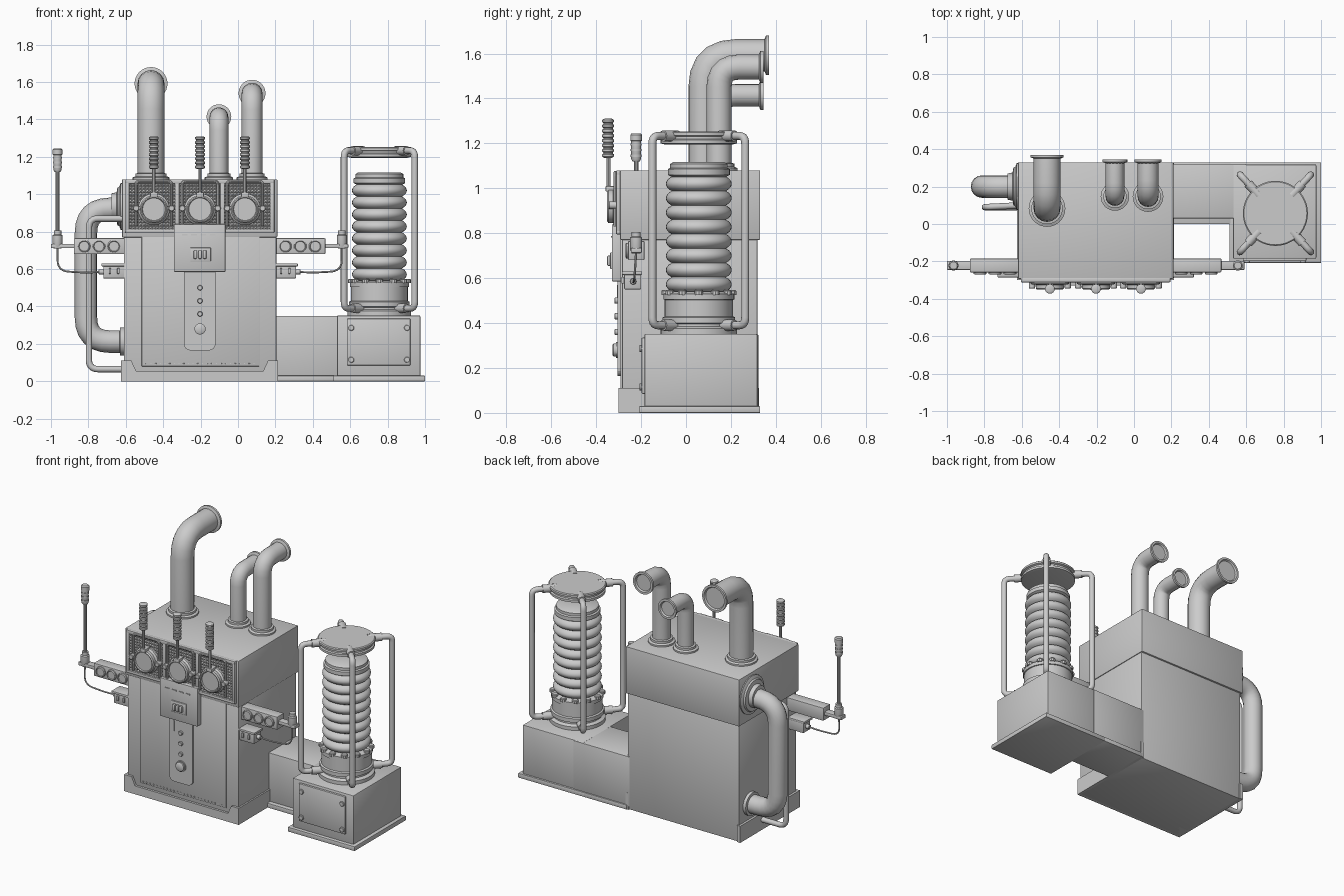
import bpy, bmesh
from math import pi, sin, cos, radians
from mathutils import Vector

if "Cube" in bpy.data.objects:
    bpy.data.objects.remove(bpy.data.objects["Cube"])

FRONT, UP, LEFT, BACK = (0, -1, 0), (0, 0, 1), (-1, 0, 0), (0, 1, 0)


def finish(name, bm, smooth=True):
    bmesh.ops.recalc_face_normals(bm, faces=bm.faces)
    me = bpy.data.meshes.new(name)
    bm.to_mesh(me)
    bm.free()
    if smooth:
        me.shade_smooth()
        me.set_sharp_from_angle(angle=radians(35))
    ob = bpy.data.objects.new(name, me)
    bpy.context.collection.objects.link(ob)
    return ob


def box(name, x0, x1, y0, y1, z0, z1, bevel=0.0):
    bm = bmesh.new()
    bmesh.ops.create_cube(bm, size=1)
    for v in bm.verts:
        v.co = ((x0 + x1) / 2 + v.co.x * abs(x1 - x0),
                (y0 + y1) / 2 + v.co.y * abs(y1 - y0),
                (z0 + z1) / 2 + v.co.z * abs(z1 - z0))
    if bevel:
        bmesh.ops.bevel(bm, geom=bm.edges[:], offset=bevel, segments=2, profile=0.5, affect='EDGES')
    return finish(name, bm)


def lathe(name, profile, loc, axis=UP, n=32):
    # profile is (radius, height along axis)
    q = Vector(axis).to_track_quat('Z', 'Y')
    bm = bmesh.new()
    rings = [[bm.verts.new(q @ Vector((r * cos(2 * pi * i / n), r * sin(2 * pi * i / n), h)) + Vector(loc))
              for i in range(n)] for r, h in profile]
    for a, b in zip(rings, rings[1:]):
        for i in range(n):
            bm.faces.new((a[i], a[(i + 1) % n], b[(i + 1) % n], b[i]))
    bm.faces.new(rings[0])
    bm.faces.new(rings[-1])
    return finish(name, bm)


def disc(name, loc, r, h, axis=FRONT, n=24):
    e = min(r, h) * 0.2
    return lathe(name, [(r, 0), (r, h - e), (r - e, h)], loc, axis, n)


def prism(name, pts, y0, y1):
    bm = bmesh.new()
    f = bm.faces.new([bm.verts.new((x, y0, z)) for x, z in pts])
    ex = bmesh.ops.extrude_face_region(bm, geom=[f])
    for v in ex['geom']:
        if isinstance(v, bmesh.types.BMVert):
            v.co.y = y1
    return finish(name, bm, False)


def tube(name, pts, r, bend=0.0, seg=6, res=6):
    # polyline with rounded corners, swept with a round section
    P = [Vector(p) for p in pts]
    path = [P[0]]
    for a, p, b in zip(P, P[1:], P[2:]):
        s, e = p + (a - p).normalized() * bend, p + (b - p).normalized() * bend
        for i in range(seg + 1):
            t = i / seg
            path.append(s * (1 - t) ** 2 + p * 2 * t * (1 - t) + e * t * t)
    path.append(P[-1])
    cu = bpy.data.curves.new(name, 'CURVE')
    cu.dimensions = '3D'
    cu.bevel_depth, cu.bevel_resolution, cu.use_fill_caps = r, res, True
    sp = cu.splines.new('POLY')
    sp.points.add(len(path) - 1)
    for q, c in zip(sp.points, path):
        q.co = (*c, 1)
    ob = bpy.data.objects.new(name, cu)
    bpy.context.collection.objects.link(ob)
    me = bpy.data.meshes.new_from_object(ob.evaluated_get(bpy.context.evaluated_depsgraph_get()))
    bpy.data.objects.remove(ob)
    bm = bmesh.new()
    bm.from_mesh(me)
    bmesh.ops.remove_doubles(bm, verts=bm.verts, dist=1e-5)
    return finish(name, bm)


def grip(name, loc, r, length, ribs=7):
    prof = [(r * 0.6, 0)]
    for i in range(ribs):
        h = length * (i + 0.1) / ribs
        s = length / ribs
        prof += [(r * 0.82, h), (r, h + s * 0.2), (r, h + s * 0.65), (r * 0.82, h + s * 0.8)]
    lathe(name, prof + [(r * 0.6, length)], loc, UP, 16)


# Main cabinet
box("cabinet_lower", -.61, .205, -.285, .318, .0, .775, .004)
box("cabinet_upper", -.62, .21, -.293, .33, .77, 1.08, .004)
prism("front_skirt", [(-.625, 0), (.215, 0), (.215, .11), (.16, .11), (.135, .055),
                      (-.545, .055), (-.57, .11), (-.625, .11)], -.3, -.2)
for x0, x1 in ((-.625, -.60), (.195, .215)):
    box("side_skirt", x0, x1, -.21, .325, 0, .11)
box("front_panel", -.515, .115, -.292, -.28, .08, .775, .003)
for i in range(24):
    disc("panel_rivet", (-.49 + i * .025, -.29, .095), .004, .005, n=6)

# Top console with three gauge modules
for args in ((-.605, .195, 1.055, 1.08), (-.605, .195, .795, .815), (-.605, -.58, .8, 1.07), (.17, .195, .8, 1.07)):
    box("console_frame", args[0], args[1], -.312, -.285, args[2], args[3], .006)
bmk = bmesh.new()
bmesh.ops.create_grid(bmk, x_segments=42, y_segments=14, size=.5)
bmesh.ops.poke(bmk, faces=bmk.faces[:], offset=.008)
for v in bmk.verts:
    v.co = (-.205 + v.co.x * .76, -.298 - v.co.z, .935 + v.co.y * .25)
finish("knurled_panel", bmk, False)
for cx in (-.45, -.203, .037):
    tube("module_hoop", [(cx - .095, -.315, .83), (cx - .095, -.315, 1.07),
                         (cx + .095, -.315, 1.07), (cx + .095, -.315, .83)], .008, .02, 3, 2)
    box("module_bar", cx - .105, cx + .105, -.335, -.295, .915, .935, .005)
    for s in (-1, 1):
        disc("bar_knob", (cx + s * .095, -.31, .925), .017, .035, n=12)
    lathe("gauge", [(.085, 0), (.085, .02), (.075, .03), (.075, .05), (.068, .056), (.063, .056),
                    (.06, .048)], (cx, -.295, .92), FRONT)
    tube("lever_stem", [(cx, -.345, .985), (cx, -.345, 1.15)], .009, 0, 1, 2)
    box("lever_clamp", cx - .02, cx + .02, -.358, -.3, .985, 1.01, .004)
    grip("lever_grip", (cx, -.347, 1.135), .026, .175, 8)
for x in (-.325, -.083):
    box("module_divider", x - .012, x + .012, -.312, -.29, .81, 1.06, .004)

# Centre control box and button strip
box("control_box", -.343, -.067, -.33, -.28, .585, .84, .005)
box("control_display", -.255, -.145, -.338, -.32, .64, .715, .004)
for i in range(3):
    box("control_switch", -.238 + i * .025, -.218 + i * .025, -.352, -.33, .655, .7, .006)
for i in range(4):
    box("vent_slot", -.30 + i * .05, -.27 + i * .05, -.334, -.32, .78, .787)
corner = [(-.155 + .035 * sin(t * pi / 8), .2 - .035 * cos(t * pi / 8)) for t in range(5)]
prism("button_strip", [(-.12, .6)] + corner[::-1] + [(-.41 - x, z) for x, z in corner] + [(-.29, .6)], -.305, -.28)
lathe("main_button", [(.036, 0), (.036, .012), (.03, .012), (.03, .022), (.022, .027)], (-.203, -.3, .28), FRONT, 24)
for z in (.36, .43, .5):
    disc("small_button", (-.203, -.303, z), .014, .015, n=16)
box("strip_slit", -.257, -.252, -.308, -.3, .5, .57)

# Side instrument arms, mirrored about the cabinet centre
for s in (-1, 1):
    X = lambda d: -.205 + s * d
    box("arm_plate", X(.39), X(.795), -.245, -.197, .712, .735, .004)
    box("arm_box", X(.40), X(.672), -.258, -.185, .68, .765, .004)
    for d in (.458, .538, .618):
        lathe("arm_dial", [(.034, 0), (.034, .01), (.029, .014), (.026, .009)], (X(d), -.256, .722), FRONT, 20)
    lathe("arm_post_socket", [(.02, -.02), (.027, 0), (.027, .05), (.02, .055), (.02, .075)],
          (X(.76), -.222, .73), UP, 20)
    box("arm_switch_box", X(.40), X(.515), -.275, -.2, .55, .63, .004)
    box("switch_lid", X(.395), X(.525), -.285, -.195, .615, .63, .003)
    for d in (.435, .48):
        box("toggle", X(d - .006), X(d + .006), -.287, -.27, .575, .605, .002)
    disc("cable_plug", (X(.515), -.235, .585), .014, .025, (s, 0, 0), 12)
    tube("cable", [(X(.53), -.235, .585), (X(.60), -.235, .58), (X(.76), -.23, .59), (X(.76), -.222, .72)],
         .005, .06, 6, 2)
tube("handle_rod", [(-.965, -.222, .79), (-.965, -.222, 1.14)], .01, 0, 1, 3)
lathe("handle_grip", [(.016, 0), (.022, .01), (.022, .09), (.026, .092), (.026, .118), (.02, .125)],
      (-.965, -.222, 1.12), UP, 16)
for z in (1.14, 1.165, 1.19):
    lathe("grip_ring", [(.024, 0), (.024, .01)], (-.965, -.222, z), UP, 16)

# Roof exhaust pipes: x, y, radius, outlet height, outlet end, bend
for x, y, r, z, ye, b in ((-.465, .083, .072, 1.592, .37, .14), (-.102, .147, .05, 1.415, .345, .075),
                          (.075, .147, .056, 1.54, .345, .09)):
    tube("exhaust_pipe", [(x, y, 1.06), (x, y, z), (x, ye - .015, z)], r, b, 5)
    lathe("exhaust_base", [(r + .026, 0), (r + .026, .012), (r + .012, .018), (r + .012, .032), (r - .004, .036)],
          (x, y, 1.078), UP)
    lathe("exhaust_lip", [(r - .005, 0), (r + .016, .008), (r + .016, .022), (r + .002, .022), (r - .004, .012)],
          (x, ye - .022, z), BACK)

# Left return pipes
tube("return_pipe", [(-.6, .2, .922), (-.813, .2, .922), (-.813, .2, .212), (-.6, .2, .212)], .06, .13)
lathe("return_upper_flange", [(.125, 0), (.125, .012), (.105, .02), (.1, .03), (.075, .034), (.07, .06), (.055, .06)],
      (-.615, .2, .935), LEFT)
lathe("return_lower_flange", [(.075, 0), (.075, .025), (.055, .028)], (-.605, .2, .212), LEFT)
tube("drain_pipe", [(-.6, .1, .87), (-.797, .09, .87), (-.797, .09, .065), (-.6, .09, .065)], .017, .05, 6, 4)

# Right pedestal and connecting duct
box("duct", .19, .6, .03, .322, .02, .35, .004)
box("duct_flange", .205, .52, .0, .33, 0, .03, .003)
box("pedestal", .53, .975, -.185, .318, .02, .352, .006)
box("pedestal_flange", .51, 1.0, -.208, .33, 0, .03, .003)
box("pedestal_hatch", .582, .922, -.198, -.18, .085, .335, .005)
for x in (.605, .904):
    for z in (.115, .286):
        disc("hatch_bolt", (x, -.196, z), .016, .012, n=12)

# Bellows column
C = Vector((.756, .057, 0))
lathe("column_base", [(.17, .345), (.17, .375), (.15, .385), (.15, .395), (.162, .4), (.162, .425), (.152, .43),
                      (.152, .53), (.135, .54)], C, UP, 48)
for i in range(12):
    a = 2 * pi * i / 12
    disc("collar_lug", C + Vector((.148 * cos(a), .148 * sin(a), .525)), .02, .022, UP, 10)
lathe("column_collar", [(.14, .50), (.158, .505), (.158, .53), (.14, .535)], C, UP, 48)
prof = [(.115, .53)]
for i in range(8 * 8 + 1):
    prof.append((.1205 + .026 * abs(sin(pi * i / 8)) ** .7, .54 + i * .064 / 8))
lathe("bellows", prof + [(.115, 1.055)], C, UP, 40)
lathe("bellows_cap", [(.12, 1.05), (.138, 1.06), (.138, 1.085), (.128, 1.09), (.128, 1.108), (.115, 1.116)], C, UP, 40)
lathe("cage_top", [(.15, 1.195), (.17, 1.2), (.17, 1.215), (.162, 1.22), (.162, 1.23), (.174, 1.235), (.174, 1.248),
                   (.168, 1.253)], C, UP, 48)

# Cage bars
for sx in (-1, 1):
    for sy in (-1, 1):
        P = lambda d, z: C + Vector((sx * d * .97, sy * d * 1.06, z))
        tube("cage_bar", [P(.09, 1.233), P(.195, 1.233), P(.195, .39), P(.09, .39)], .018, .035, 5, 4)
        for z in (1.233, .39):
            tube("cage_sleeve", [P(.09, z), P(.15, z)], .025, 0, 1, 4)
